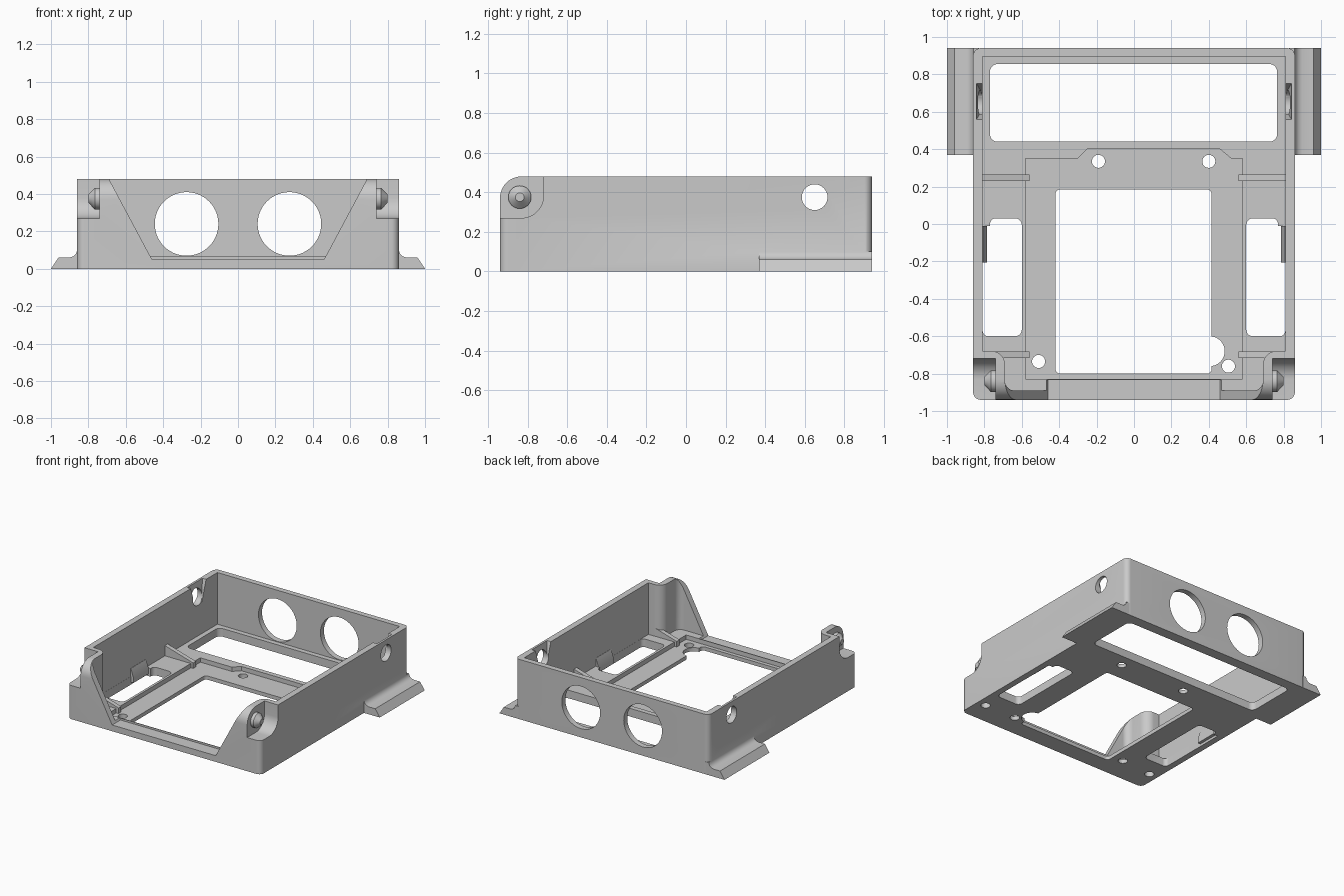
import bpy, bmesh, math
from mathutils import Vector

cube = bpy.data.objects.get("Cube")
if cube:
    bpy.data.objects.remove(cube, do_unlink=True)

grey = bpy.data.materials.new("plain_grey")
grey.use_nodes = True
COLOUR = (0.59, 0.59, 0.59, 1)
grey.diffuse_color = COLOUR
grey.node_tree.nodes["Principled BSDF"].inputs["Base Color"].default_value = COLOUR


def rounded(pts, radii, steps=7):
    """Round the corners of a 2D outline."""
    if not isinstance(radii, (list, tuple)):
        radii = [radii] * len(pts)
    out = []
    for i, r in enumerate(radii):
        p = Vector(pts[i])
        if r == 0:
            out.append(p)
            continue
        a = (Vector(pts[i - 1]) - p).normalized()
        b = (Vector(pts[(i + 1) % len(pts)]) - p).normalized()
        half = a.angle(b) / 2
        c = p + (a + b).normalized() * r / math.sin(half)
        s, e = p + a * r / math.tan(half) - c, p + b * r / math.tan(half) - c
        out += [c + s.lerp(e, k / steps).normalized() * r for k in range(steps + 1)]
    return out


def rect(x0, x1, y0, y1, r):
    return rounded([(x0, y0), (x1, y0), (x1, y1), (x0, y1)], r)


def circle(x, y, r, n=40):
    return [(x + r * math.cos(2 * math.pi * i / n), y + r * math.sin(2 * math.pi * i / n))
            for i in range(n)]


def prism(name, pts, axis, a, b):
    """Extrude a 2D outline along an axis from a to b."""
    place = {"x": lambda u, v, t: (t, u, v),
             "y": lambda u, v, t: (u, t, v),
             "z": lambda u, v, t: (u, v, t)}[axis]
    bm = bmesh.new()
    low = [bm.verts.new(place(u, v, a)) for u, v in pts]
    high = [bm.verts.new(place(u, v, b)) for u, v in pts]
    bm.faces.new(low)
    bm.faces.new(high)
    for i in range(len(pts)):
        bm.faces.new((low[i - 1], low[i], high[i], high[i - 1]))
    bmesh.ops.recalc_face_normals(bm, faces=bm.faces)
    mesh = bpy.data.meshes.new(name)
    bm.to_mesh(mesh)
    bm.free()
    mesh.materials.append(grey)
    obj = bpy.data.objects.new(name, mesh)
    bpy.context.collection.objects.link(obj)
    return obj


def flip(pts, s):
    return [(s * p[0], p[1]) for p in pts]


def activate(obj):
    bpy.ops.object.select_all(action="DESELECT")
    obj.select_set(True)
    bpy.context.view_layer.objects.active = obj


def combine(obj, tool, operation="DIFFERENCE"):
    tool.hide_render = True
    activate(obj)
    mod = obj.modifiers.new("combine", "BOOLEAN")
    mod.operation, mod.solver, mod.object = operation, "EXACT", tool
    bpy.ops.object.modifier_apply(modifier=mod.name)
    bpy.data.objects.remove(tool, do_unlink=True)


def cut(pts, axis, a, b):
    combine(tray, prism("cutter", pts, axis, a, b))


# Outer block with side mounting flanges
tray = prism("tray", rect(-0.86, 0.86, -0.94, 0.94, 0.04), "z", 0, 0.48)
flange = [(0.83, 0), (1, 0), (0.96, 0.06), (0.9, 0.06), (0.88, 0.067),
          (0.867, 0.08), (0.859, 0.1), (0.83, 0.1)]
for s in (1, -1):
    combine(tray, prism("flange", flip(flange, s), "y", 0.37, 0.94), "UNION")

# Cavity, narrowing between the front corners
half = rounded([(0, 0.895), (0.81, 0.895), (0.81, -0.68), (0.69, -0.68), (0.69, -0.89),
                (0, -0.89)], [0, 0, 0, 0.07, 0.05, 0])
cut(half + [(-p[0], p[1]) for p in reversed(half[1:-1])], "z", 0.065, 0.7)

# Recessed floor panel and its openings
panel = [(-0.58, -0.83), (0.58, -0.83), (0.58, 0.35), (0.52, 0.35), (0.46, 0.4),
         (-0.25, 0.4), (-0.3, 0.35), (-0.58, 0.35)]
cut(panel, "z", 0.03, 0.3)
cut(rect(-0.42, 0.415, -0.8, 0.185, 0.025), "z", -0.1, 0.2)
cut(circle(0.405, -0.68, 0.08), "z", -0.1, 0.2)
cut(rect(-0.77, 0.765, 0.44, 0.855, 0.04), "z", -0.1, 0.2)
for x, y in ((-0.19, 0.335), (0.4, 0.335), (-0.51, -0.735), (0.505, -0.76)):
    cut(circle(x, y, 0.035, 24), "z", -0.1, 0.2)

# Front opening with sloping ends, and rounded front top edge
cut([(-0.46, 0.05), (0.46, 0.05), (0.69, 0.48), (0.69, 0.6), (-0.69, 0.6), (-0.69, 0.48)],
    "y", -1.1, -0.835)
arc = [(-0.83 - 0.11 * math.cos(t * math.pi / 20), 0.37 + 0.11 * math.sin(t * math.pi / 20))
       for t in range(11)]
cut([(-1, 0.37)] + arc + [(-0.83, 0.6), (-1, 0.6)], "x", -1.2, 1.2)

# Large round holes in the rear wall
for x in (-0.275, 0.275):
    cut(circle(x, 0.24, 0.17, 56), "y", 0.8, 1.1)

window = rounded([(0.6, -0.6), (0.809, -0.6), (0.809, -0.01), (0.77, -0.01), (0.77, 0.03),
                  (0.6, 0.03)], [0.035, 0.03, 0, 0, 0.03, 0.035])
notch = rounded([(-1.1, 0.27), (-0.72, 0.27), (-0.72, 0.6), (-1.1, 0.6)], [0, 0.11, 0, 0])
for s in (1, -1):
    # Side floor windows, pivot recesses and screw holes below them
    cut(flip(window, s), "z", -0.1, 0.12)
    cut(notch, "x", s * 0.74, s * 1.1)
    cut(circle(s * 0.785, -0.76, 0.035, 24), "z", -0.1, 0.18)
    # Latch hole with a tapered lead-in on the inside of the wall
    cut(circle(0.65, 0.375, 0.065, 32), "x", s * 0.75, s * 1.1)
    lead = prism("lead_in", flip([(0.8, 0.32), (0.812, 0.32), (0.85, 0.52), (0.8, 0.52)], s),
                 "y", 0.545, 0.765)
    for v in lead.data.vertices:
        if v.co.z < 0.4:
            v.co.y = 0.655 + (v.co.y - 0.655) * 0.4
    combine(tray, lead)

# Floor ribs and small wall clips
rib = [(0.56, 0.02), (0.82, 0.02), (0.82, 0.15), (0.56, 0.075)]
clip = [(0.82, 0.02), (0.82, 0.13), (0.808, 0.13), (0.785, 0.06), (0.785, 0.02)]
for s in (1, -1):
    for y in (0.23, -0.717):
        combine(tray, prism("rib", flip(rib, s), "y", y, y + 0.035), "UNION")
    combine(tray, prism("clip", flip(clip, s), "y", -0.205, -0.012), "UNION")

activate(tray)
bpy.ops.object.shade_smooth_by_angle(angle=math.radians(30))

# Pivot pins with conical tips
for s, side in ((1, "left"), (-1, "right")):
    pin = prism(side + "_pivot_pin", circle(-0.84, 0.375, 0.058, 32), "x", s * 0.73, s * 0.765)
    tip = prism(side + "_pin_tip", circle(-0.84, 0.375, 0.058, 32), "x", s * 0.765, s * 0.8)
    for v in tip.data.vertices:
        if abs(v.co.x) > 0.78:
            v.co.y = -0.84 + (v.co.y + 0.84) * 0.38
            v.co.z = 0.375 + (v.co.z - 0.375) * 0.38
    combine(pin, tip, "UNION")
    activate(pin)
    bpy.ops.object.shade_smooth_by_angle(angle=math.radians(30))
